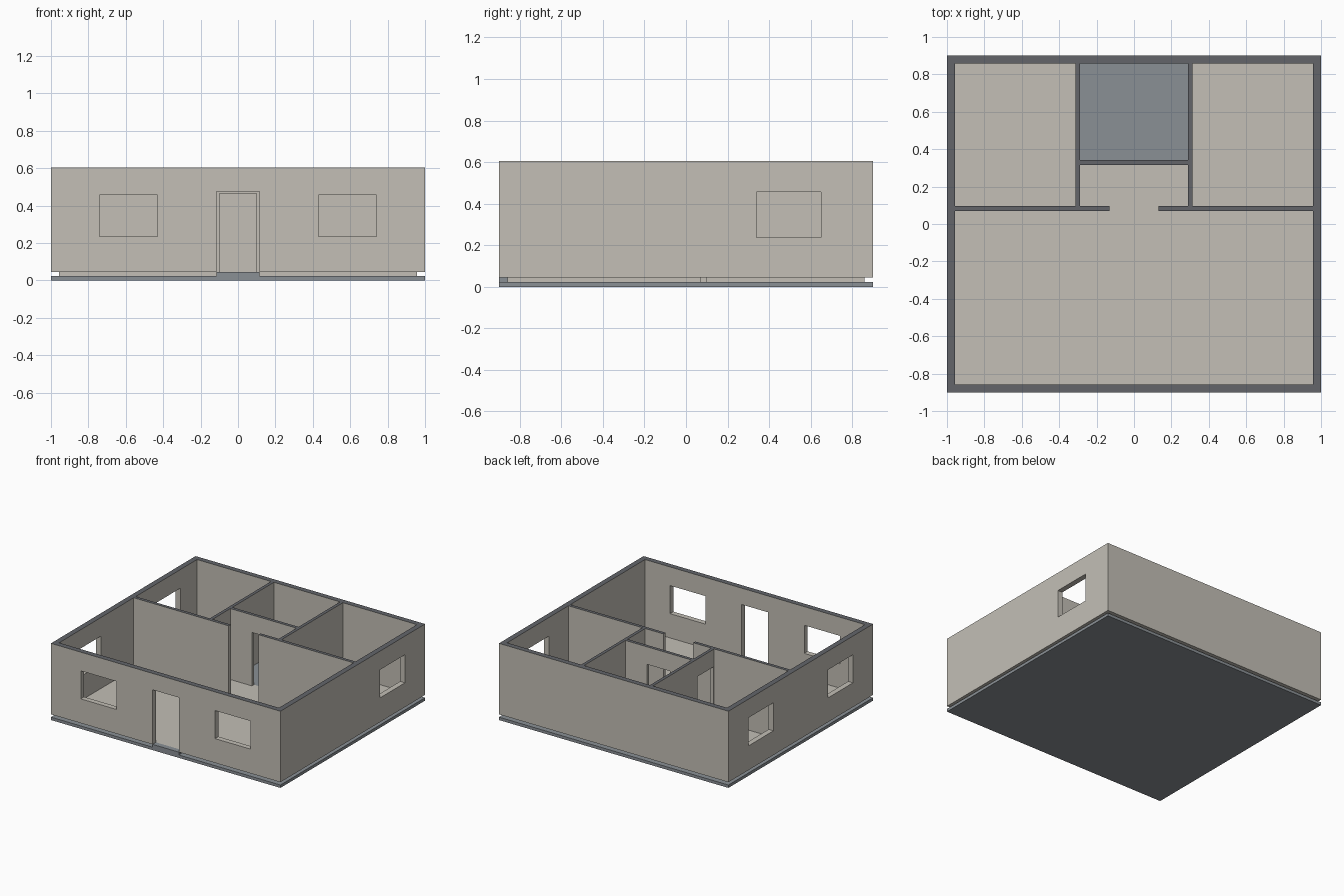
import bpy, bmesh

if "Cube" in bpy.data.objects:
    bpy.data.objects.remove(bpy.data.objects["Cube"])


def srgb(*c):
    return [((v / 255 + 0.055) / 1.055) ** 2.4 for v in c] + [1.0]


def material(name, *c):
    m = bpy.data.materials.new(name)
    m.diffuse_color = srgb(*c)
    m.use_nodes = True
    m.node_tree.nodes["Principled BSDF"].inputs["Base Color"].default_value = m.diffuse_color
    return m


PLASTER = material("warm plaster", 195, 191, 182)
CAP = material("dark wall top", 99, 101, 106)
STONE = material("grey stone", 138, 144, 149)

W, D, T = 1.0, 0.9, 0.042            # half width, half depth, outer wall thickness
BASE, FLOOR, TOP = 0.023, 0.045, 0.604
SILL, HEAD, DOOR = 0.236, 0.457, 0.475
IW, ID = W - T, D - T                # inner faces of the outer walls


def add_box(bm, x0, x1, y0, y1, z0, z1):
    v = [bm.verts.new((x, y, z)) for z in (z0, z1)
         for x, y in ((x0, y0), (x1, y0), (x1, y1), (x0, y1))]
    for f in ((3, 2, 1, 0), (4, 5, 6, 7), (0, 1, 5, 4),
              (1, 2, 6, 5), (2, 3, 7, 6), (3, 0, 4, 7)):
        bm.faces.new([v[i] for i in f])


def make(name, boxes, *mats):
    bm = bmesh.new()
    for b in boxes:
        add_box(bm, *b)
    me = bpy.data.meshes.new(name)
    bm.to_mesh(me)
    bm.free()
    for m in mats:
        me.materials.append(m)
    ob = bpy.data.objects.new(name, me)
    bpy.context.collection.objects.link(ob)
    return ob


def wall(name, axis, lo, hi, a, b, openings=()):
    """Wall along an axis from lo to hi, between faces a and b, with (start, end, bottom, top) holes."""
    us = sorted({lo, hi, *(u for o in openings for u in o[:2])})
    zs = sorted({FLOOR, TOP, *(z for o in openings for z in o[2:])})
    n, m = len(us) - 1, len(zs) - 1

    def solid(i, j):
        if not (0 <= i < n and 0 <= j < m):
            return False
        u, z = (us[i] + us[i + 1]) / 2, (zs[j] + zs[j + 1]) / 2
        return not any(o[0] < u < o[1] and o[2] < z < o[3] for o in openings)

    bm = bmesh.new()

    def quad(*pts):
        f = bm.faces.new([bm.verts.new((u, t, z) if axis == "x" else (t, u, z))
                          for u, t, z in pts])
        if all(p[2] == TOP for p in pts):      # dark top of the wall
            f.material_index = 1

    for i in range(n):
        for j in range(m):
            if not solid(i, j):
                continue
            u, v, z, w = us[i], us[i + 1], zs[j], zs[j + 1]
            quad((u, a, z), (v, a, z), (v, a, w), (u, a, w))
            quad((v, b, z), (u, b, z), (u, b, w), (v, b, w))
            if not solid(i - 1, j):
                quad((u, b, z), (u, a, z), (u, a, w), (u, b, w))
            if not solid(i + 1, j):
                quad((v, a, z), (v, b, z), (v, b, w), (v, a, w))
            if not solid(i, j - 1):
                quad((u, b, z), (v, b, z), (v, a, z), (u, a, z))
            if not solid(i, j + 1):
                quad((u, a, w), (v, a, w), (v, b, w), (u, b, w))
    bmesh.ops.remove_doubles(bm, verts=bm.verts, dist=1e-5)
    bmesh.ops.recalc_face_normals(bm, faces=bm.faces)
    bmesh.ops.dissolve_limit(bm, angle_limit=0.01, verts=bm.verts, edges=bm.edges,
                             delimit={"MATERIAL"})
    me = bpy.data.meshes.new(name)
    bm.to_mesh(me)
    bm.free()
    me.materials.append(PLASTER)
    me.materials.append(CAP)
    bpy.context.collection.objects.link(bpy.data.objects.new(name, me))


# Foundation slab
make("foundation_slab", [(-W, W, -D, D, 0, BASE)], STONE)

# Partition positions
P0, P1 = 0.07, 0.096        # wall between living room and back rooms
S0, S1 = 0.288, 0.313       # side walls of hall and bathroom
B0, B1 = 0.316, 0.342       # wall between hall and bathroom
GAP = 0.13                  # half width of the hall passage
HALL = (0.105, 0.305)       # side doors of the hall

# Floors, one per room, with strips in the doorways
make("living_room_floor", [(-IW, IW, -ID, P0, BASE, FLOOR)], PLASTER)
make("hall_floor", [(-S0, S0, P1, B0, BASE, FLOOR)], PLASTER)
make("bathroom_floor", [(-S0, S0, B1, ID, BASE, FLOOR)], STONE)
make("passage_floor", [(-GAP, GAP, P0, P1, BASE, FLOOR)], PLASTER)
make("bathroom_threshold", [(-0.1, 0.1, B0, B1, BASE, FLOOR)], PLASTER)
make("front_threshold", [(-0.115, 0.115, -D, -ID, BASE, FLOOR)], STONE)
for side, s in (("left", -1), ("right", 1)):
    x0, x1 = sorted((s * S1, s * IW))
    make(side + "_bedroom_floor", [(x0, x1, P1, ID, BASE, FLOOR)], PLASTER)
    x0, x1 = sorted((s * S0, s * S1))
    make(side + "_bedroom_threshold", [(x0, x1, *HALL, BASE, FLOOR)], PLASTER)

# Outer walls with windows and the front door
back_win = (0.34, 0.65, SILL, HEAD)
front_win = (-0.65, -0.34, SILL, HEAD)
wall("front_wall", "x", -W, W, -D, -ID,
     [(-0.74, -0.43, SILL, HEAD), (-0.115, 0.115, FLOOR, DOOR), (0.43, 0.74, SILL, HEAD)])
wall("back_wall", "x", -W, W, ID, D)
wall("left_wall", "y", -ID, ID, -W, -IW, [front_win, back_win])
wall("right_wall", "y", -ID, ID, IW, W, [back_win])

# Partitions
for side, s in (("left", -1), ("right", 1)):
    wall(side + "_living_partition", "x", *sorted((s * GAP, s * IW)), P0, P1)
    wall(side + "_hall_partition", "y", P1, ID, *sorted((s * S0, s * S1)),
         [(*HALL, FLOOR, 0.466)])
wall("bathroom_partition", "x", -S0, S0, B0, B1, [(-0.1, 0.1, FLOOR, 0.466)])
